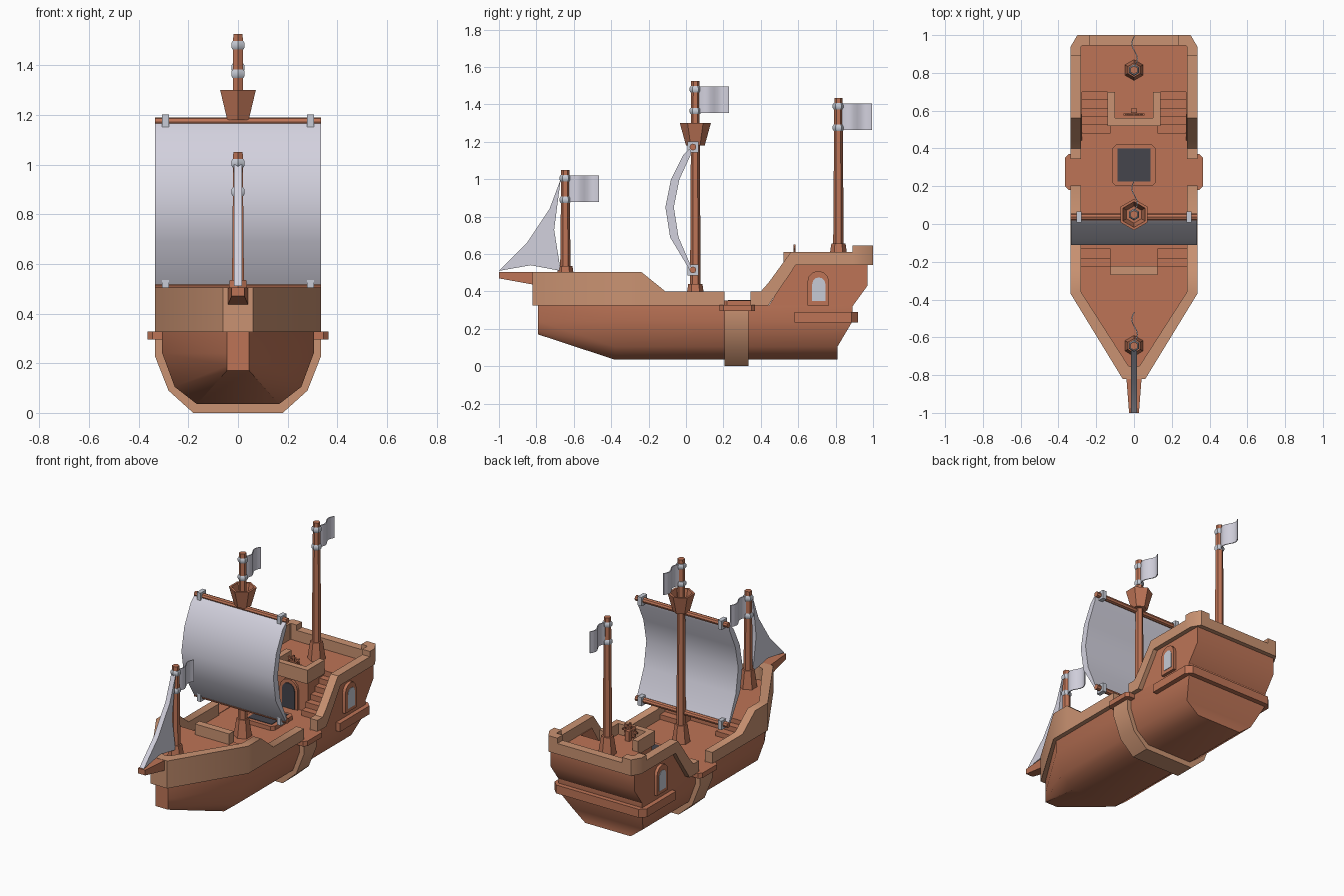
import bpy, bmesh
from math import sin, cos, pi, radians

cube = bpy.data.objects.get("Cube")
if cube:
    bpy.data.objects.remove(cube, do_unlink=True)


def material(name, r, g, b):
    m = bpy.data.materials.new(name)
    m.use_nodes = True
    m.diffuse_color = (r, g, b, 1)
    m.node_tree.nodes["Principled BSDF"].inputs["Base Color"].default_value = (r, g, b, 1)
    return m


WOOD = material("red brown wood", 0.51, 0.175, 0.094)
TRIM = material("light wood", 0.59, 0.29, 0.168)
CLOTH = material("pale sailcloth", 0.65, 0.64, 0.73)
METAL = material("grey metal", 0.57, 0.60, 0.67)
DARK = material("dark opening", 0.058, 0.058, 0.072)


def build(name, verts, faces, mat, mirror=False):
    bm = bmesh.new()
    vs = [bm.verts.new(v) for v in verts]
    for f in faces:
        bm.faces.new([vs[i] for i in f])
    bmesh.ops.remove_doubles(bm, verts=bm.verts, dist=1e-5)
    if mirror:  # open the seam so both halves join
        seam = [f for f in bm.faces if all(abs(v.co.x) < 1e-5 for v in f.verts)]
        bmesh.ops.delete(bm, geom=seam, context='FACES')
    bmesh.ops.recalc_face_normals(bm, faces=bm.faces)
    me = bpy.data.meshes.new(name)
    bm.to_mesh(me)
    bm.free()
    me.materials.append(mat)
    for p in me.polygons:
        p.use_smooth = True
    me.set_sharp_from_angle(angle=radians(40))
    ob = bpy.data.objects.new(name, me)
    bpy.context.collection.objects.link(ob)
    if mirror:
        ob.modifiers.new("mirror", 'MIRROR')
    return ob


def prism(name, axis, pts, a, b, mat, mirror=False):
    """Extrude a flat outline from a to b along an axis."""
    put = {'X': lambda p, h: (h, p[0], p[1]),
           'Y': lambda p, h: (p[0], h, p[1]),
           'Z': lambda p, h: (p[0], p[1], h)}[axis]
    n = len(pts)
    verts = [put(p, h) for h in (a, b) for p in pts]
    faces = [range(n), range(n, 2 * n)]
    faces += [(i, (i + 1) % n, (i + 1) % n + n, i + n) for i in range(n)]
    return build(name, verts, faces, mat, mirror)


def box(name, x, y, z, mat, mirror=False):
    pts = [(x[0], y[0]), (x[1], y[0]), (x[1], y[1]), (x[0], y[1])]
    return prism(name, 'Z', pts, z[0], z[1], mat, mirror)


def both(half):
    """Complete a symmetric outline from its +x half."""
    return half + [(-x, h) for x, h in reversed(half)]


def lathe(name, y, rings, mat, n=6):
    verts = [(r * sin(2 * pi * i / n), y + r * cos(2 * pi * i / n), z)
             for r, z in rings for i in range(n)]
    faces = [(k * n + i, k * n + (i + 1) % n, (k + 1) * n + (i + 1) % n, (k + 1) * n + i)
             for k in range(len(rings) - 1) for i in range(n)]
    faces += [range(n), range(len(verts) - n, len(verts))]
    return build(name, verts, faces, mat)


def loft(name, rings, mat, mirror=False):
    n = len(rings[0])
    verts = [p for ring in rings for p in ring]
    faces = [(k * n + i, k * n + (i + 1) % n, (k + 1) * n + (i + 1) % n, (k + 1) * n + i)
             for k in range(len(rings) - 1) for i in range(n)]
    for s in (0, len(verts) - n):  # end caps in left-right strips
        faces += [(s + i, s + i + 1, s + n - 2 - i, s + n - 1 - i) for i in range(n // 2 - 1)]
    return build(name, verts, faces, mat, mirror)


def arch(c, z, w, h, n=6):
    top = [(c + w * cos(pi * i / n), z + h - w + w * sin(pi * i / n)) for i in range(n + 1)]
    return [(c + w, z)] + top + [(c - w, z)]


# Hull
DECK = 0.325
side = [(0.305, DECK), (0.305, 0.24), (0.255, 0.105), (0.165, 0.035)]
bow = [(0.045, -0.79, z) for z in (DECK, 0.24, 0.19, 0.17)]
shoulder = [(x, -0.38, z) for x, z in side]
stern = [(x, y, z) for (x, z), y in zip(side, (0.89, 0.89, 0.81, 0.81))]
loft("hull", [half + [(-x, y, z) for x, y, z in reversed(half)]
              for half in (bow, shoulder, stern)], WOOD)
prism("hull_band", 'Y', both([(0.335, 0.296), (0.335, 0.23), (0.28, 0.09), (0.18, 0.0)]),
      0.205, 0.335, TRIM)
prism("boarding_step", 'Z', [(0.29, 0.18), (0.345, 0.18), (0.365, 0.2),
                             (0.365, 0.35), (0.345, 0.37), (0.29, 0.37)],
      0.295, 0.328, WOOD, True)
prism("stern_belt", 'Z', both([(0.335, 0.58), (0.335, 0.885), (0.30, 0.92)]), 0.235, 0.29, WOOD)

# Stern cabin and raised deck
POOP = 0.54
prism("stern_cabin", 'X', [(0.70, 0.32), (0.89, 0.32), (0.97, 0.43), (0.97, POOP), (0.70, POOP)],
      -0.305, 0.305, WOOD)
prism("cabin_side", 'X', [(0.44, 0.32), (0.70, 0.32), (0.70, POOP), (0.58, POOP)],
      0.275, 0.305, WOOD, True)
box("cabin_front", (-0.13, 0.13), (0.54, 0.70), (0.32, POOP), WOOD)
for i in range(5):
    y = 0.48 + 0.044 * i
    box("aft_stair", (0.125, 0.28), (y, 0.70), (0.32, DECK + 0.036 * (i + 1)), WOOD, True)
prism("door_frame", 'Y', arch(0, DECK, 0.065, 0.19), 0.525, 0.545, WOOD)
prism("door", 'Y', arch(0, DECK, 0.045, 0.165), 0.52, 0.53, DARK)
prism("window_frame", 'X', arch(0.707, 0.325, 0.058, 0.185), 0.295, 0.325, WOOD, True)
prism("window_pane", 'X', arch(0.71, 0.348, 0.035, 0.127), 0.32, 0.328, METAL, True)

# Foredeck
FORE = 0.42
prism("foredeck", 'Z', both([(0.285, -0.225), (0.285, -0.36), (0.03, -0.76)]), 0.32, FORE, WOOD)
for i in range(2):
    box("fore_stair", (0.125, 0.285), (-0.23, -0.18 + 0.05 * (1 - i)),
        (0.32, DECK + 0.032 * (i + 1)), WOOD, True)
box("fore_rail", (-0.125, 0.125), (-0.27, -0.222), (0.40, 0.49), TRIM)


# Bulwarks: outer x y, inner x y, bottom, top
def bulwark(name, rows):
    rings = [[(xo, yo, zb), (xo, yo, zt), (xi, yi, zt), (xi, yi, zb)]
             for xo, yo, xi, yi, zb, zt in rows]
    loft(name, rings, TRIM, True)


def straight(y, zb, zt):
    return (0.335, y, 0.28, y, zb, zt)


bulwark("fore_bulwark", [
    (0, -0.82, 0, -0.76, DECK, 0.505), (0.06, -0.82, 0.03, -0.75, DECK, 0.505),
    (0.335, -0.37, 0.28, -0.36, DECK, 0.505), straight(-0.24, DECK, 0.505),
    straight(-0.11, DECK, 0.40), straight(0.205, DECK, 0.40)])
bulwark("aft_bulwark", [
    straight(0.345, DECK, 0.40), straight(0.40, DECK, 0.40), straight(0.44, DECK, 0.445),
    straight(0.56, 0.50, 0.61), straight(0.585, POOP, 0.61), straight(0.89, POOP, 0.61)])
bulwark("stern_corner", [
    straight(0.89, POOP, 0.645), (0.335, 0.94, 0.28, 0.94, POOP, 0.645),
    (0.30, 1.0, 0.275, 0.945, POOP, 0.645), (0.235, 1.0, 0.235, 0.945, POOP, 0.645)])
box("stern_rail", (-0.24, 0.24), (0.945, 1.0), (POOP, 0.61), TRIM)
prism("helm_rail", 'Z', both([(0.14, 0.52), (0.14, 0.70), (0.10, 0.70), (0.10, 0.56)]),
      POOP - 0.02, 0.61, TRIM)

# Deck hatch
prism("hatch_frame", 'Z', both([(0.095, 0.2), (0.115, 0.22), (0.115, 0.40), (0.095, 0.42)]),
      0.32, 0.352, WOOD)
box("hatch_opening", (-0.087, 0.087), (0.225, 0.40), (0.349, 0.355), DARK)

# Steering wheel
WZ = 0.595
bpy.ops.mesh.primitive_torus_add(major_radius=0.04, minor_radius=0.006, major_segments=12,
                                 minor_segments=6, location=(0, 0.58, WZ),
                                 rotation=(pi / 2, 0, 0))
wheel = bpy.context.object
wheel.name = "wheel_rim"
wheel.data.materials.append(WOOD)
for i in range(4):
    spoke = box("wheel_spoke", (-0.055, 0.055), (-0.005, 0.005), (-0.005, 0.005), WOOD)
    spoke.location = (0, 0.58, WZ)
    spoke.rotation_euler.y = pi * i / 4
box("wheel_post", (-0.015, 0.015), (0.587, 0.612), (POOP, WZ + 0.01), WOOD)


# Masts with foot, flag and flag rings
def mast(name, y, foot, top):
    lathe(name + "_mast", y, [(0.029, foot), (0.022, top)], WOOD)
    lathe(name + "_mast_foot", y, [(0.055, foot), (0.038, foot + 0.115)], WOOD)
    for z in (top - 0.045, top - 0.16):
        lathe(name + "_flag_ring", y, [(0.025, z - 0.017), (0.031, z - 0.008),
                                       (0.031, z + 0.008), (0.025, z + 0.017)], METAL)
    wave = [(0.015 * sin(2 * pi * i / 8), y + 0.02 + 0.02 * i) for i in range(9)]
    edge = [(x + 0.006, v) for x, v in reversed(wave)]
    prism(name + "_flag", 'Z', wave + edge, top - 0.172, top - 0.03, CLOTH)


mast("fore", -0.645, FORE, 1.05)
mast("main", 0.05, DECK, 1.525)
mast("aft", 0.815, POOP, 1.435)
lathe("lookout_basket", 0.05, [(0.05, 1.18), (0.083, 1.30), (0.068, 1.30), (0.045, 1.21)], WOOD)

# Yards and clamps
for z in (1.172, 0.515):
    ring = [(0.037 + 0.018 * cos(pi * i / 4), z + 0.018 * sin(pi * i / 4)) for i in range(8)]
    prism("yard", 'X', ring, -0.335, 0.335, WOOD)
    box("yard_clamp", (0.277, 0.305), (0.008, 0.066), (z - 0.029, z + 0.029), METAL, True)

# Main sail: a crescent stretched across the yards
prism("main_sail", 'X', [(0.03, 1.172), (-0.015, 1.13), (-0.08, 1.0), (-0.11, 0.85), (-0.085, 0.69),
                         (0.02, 0.515), (0.035, 0.515), (-0.04, 0.69), (-0.065, 0.85),
                         (-0.035, 1.0), (0.025, 1.13)], -0.334, 0.334, CLOTH)

# Jib and bowsprit
prism("jib", 'X', [(-0.67, 1.0), (-0.73, 0.84), (-0.85, 0.66), (-1.0, 0.51), (-0.83, 0.54),
                   (-0.67, 0.51), (-0.705, 0.73)], -0.016, 0.016, CLOTH)
loft("bowsprit", [[(w, y, t), (w, y, b), (-w, y, b), (-w, y, t)]
                  for w, y, t, b in ((0.026, -1.0, 0.505, 0.47), (0.043, -0.78, 0.503, 0.43))], WOOD)
